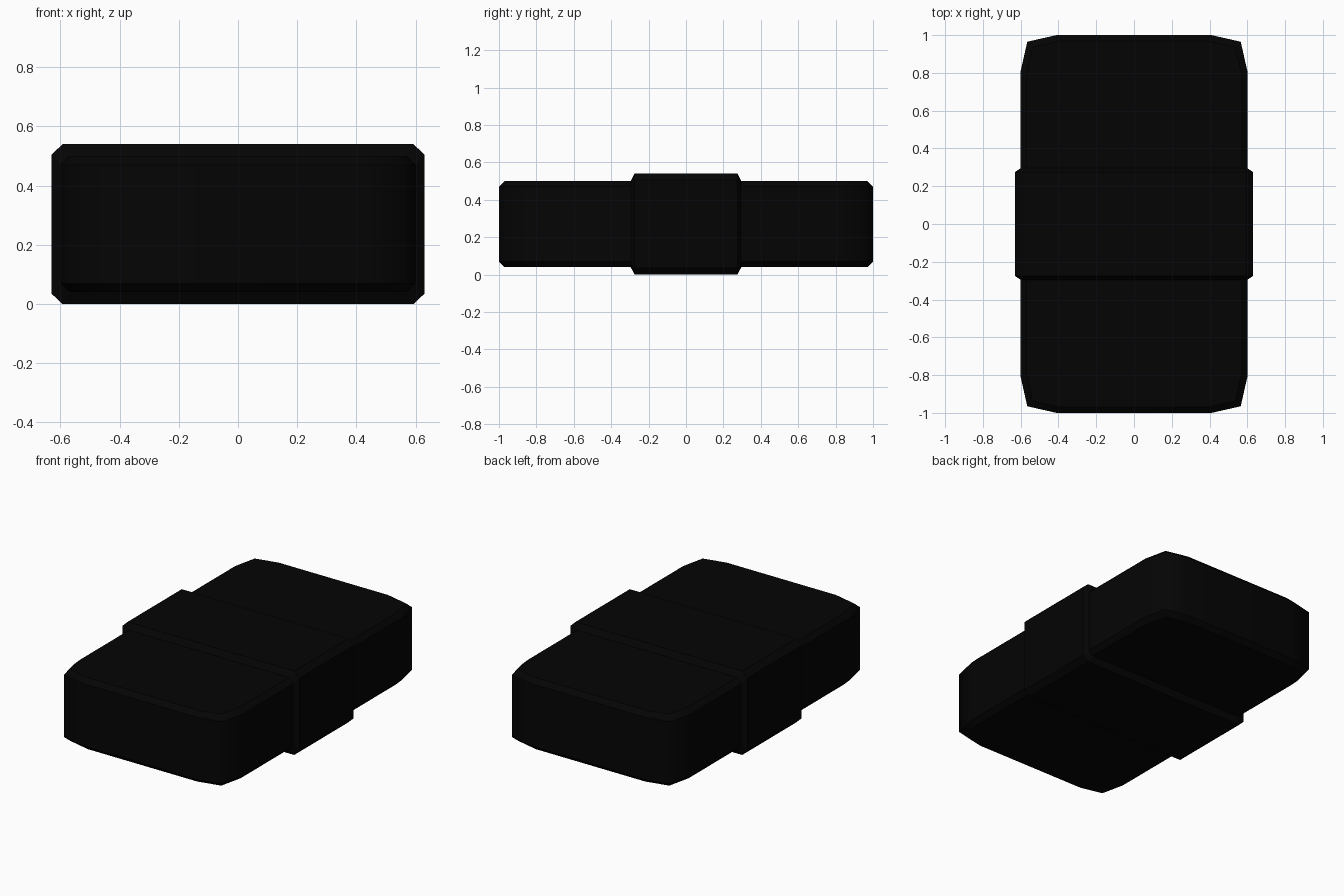
import bpy

if "Cube" in bpy.data.objects:
    bpy.data.objects.remove(bpy.data.objects["Cube"])

black = bpy.data.materials.new("black")
black.diffuse_color = (0.0012, 0.0012, 0.0012, 1)
black.use_nodes = True
black.node_tree.nodes["Principled BSDF"].inputs["Base Color"].default_value = black.diffuse_color


def mirrored(quarter):
    """Closed counter-clockwise loop from one corner's points, mirrored on both axes."""
    back = quarter[::-1]
    return (quarter + [(-a, b) for a, b in back]
            + [(-a, -b) for a, b in quarter] + [(a, -b) for a, b in back])


def loft(name, rings, caps):
    """Join equal-length rings of 3D points into one surface."""
    n = len(rings[0])
    verts = [p for ring in rings for p in ring]
    faces = [(k * n + i, k * n + (i + 1) % n, (k + 1) * n + (i + 1) % n, (k + 1) * n + i)
             for k in range(len(rings) - 1) for i in range(n)]
    if caps:
        faces += [tuple(reversed(range(n))), tuple(range(len(verts) - n, len(verts)))]
    mesh = bpy.data.meshes.new(name)
    mesh.from_pydata(verts, [], faces)
    mesh.materials.append(black)
    obj = bpy.data.objects.new(name, mesh)
    bpy.context.collection.objects.link(obj)
    return obj


# Main block: rounded-corner outline with chamfered top and bottom rims
outline = mirrored([(0.60, 0.81), (0.565, 0.965), (0.41, 1.0)])
levels = [(0.04, 0.95, 0.97), (0.07, 1, 1), (0.47, 1, 1), (0.50, 0.95, 0.97)]
body = loft("body", [[(x * sx, y * sy, z) for x, y in outline] for z, sx, sy in levels], True)

# Corners are smooth-shaded round the sides, the horizontal rims stay crisp
for poly in body.data.polygons:
    poly.use_smooth = True
for edge in body.data.edges:
    a, b = (body.data.vertices[i].co for i in edge.vertices)
    edge.use_edge_sharp = abs(a.z - b.z) < 1e-4

# Raised centre band: octagonal collar with sloping flanks down to the body
MID = 0.27
outer = mirrored([(0.63, 0.235), (0.593, 0.27)])
inner = mirrored([(0.597, 0.20), (0.565, 0.228)])
stations = [(0.297, inner), (0.275, outer), (-0.275, outer), (-0.297, inner)]
band = loft("center_band", [[(x, y, z + MID) for x, z in sec] for y, sec in stations], False)

# Face the band outward if needed
if band.data.polygons[0].normal.y < 0:
    band.data.flip_normals()
